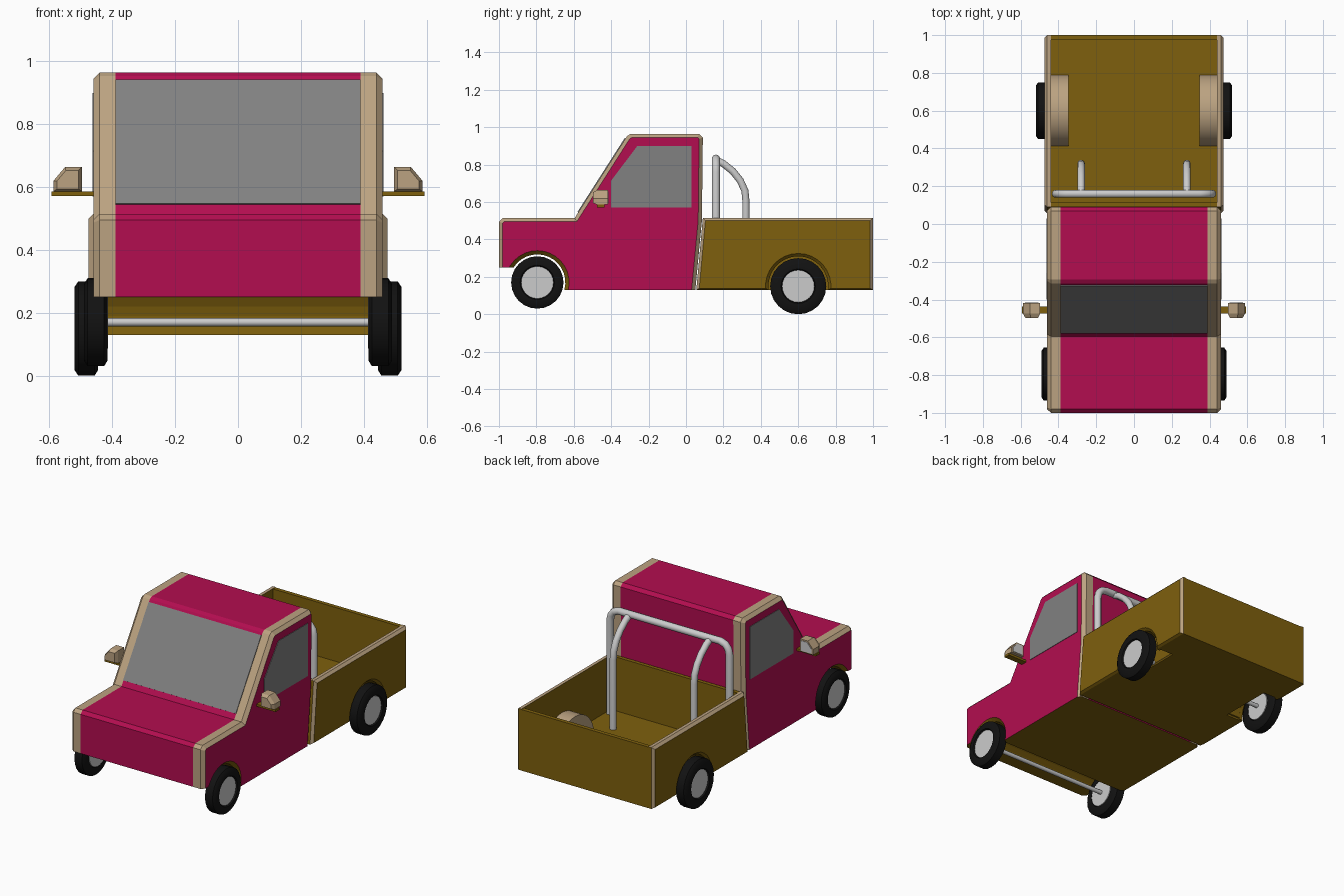
import bpy, bmesh, math
from mathutils import Vector

if "Cube" in bpy.data.objects:
    bpy.data.objects.remove(bpy.data.objects["Cube"])

COLOURS = {
    "magenta_paint": (0.45, 0.004, 0.08), "ochre_paint": (0.21, 0.117, 0.004),
    "tan_trim": (0.50, 0.365, 0.22), "grey_glass": (0.22, 0.22, 0.22),
    "black_rubber": (0.006, 0.006, 0.006), "silver_metal": (0.6, 0.6, 0.6)}
MATS = []
for mname, c in COLOURS.items():
    m = bpy.data.materials.new(mname)
    m.diffuse_color = (*c, 1)
    m.use_nodes = True
    m.node_tree.nodes["Principled BSDF"].inputs["Base Color"].default_value = m.diffuse_color
    MATS.append(m)
PINK, OCHRE, TAN, GLASS, BLACK, SILVER = range(6)


def finish(name, bm, smooth=None):
    bmesh.ops.recalc_face_normals(bm, faces=bm.faces)
    me = bpy.data.meshes.new(name)
    bm.to_mesh(me)
    bm.free()
    for m in MATS:
        me.materials.append(m)
    if smooth:
        me.shade_smooth()
        me.set_sharp_from_angle(angle=math.radians(smooth))
    ob = bpy.data.objects.new(name, me)
    bpy.context.collection.objects.link(ob)
    return ob


def loft(name, rings, mat, caps, smooth=None):
    """Skin matching rings of 3D points; mat(interval, segment) gives the colour."""
    bm = bmesh.new()
    vs = [[bm.verts.new(p) for p in r] for r in rings]
    n = len(rings[0])
    for i in range(len(vs) - 1):
        for j in range(n):
            k = (j + 1) % n
            f = bm.faces.new((vs[i][j], vs[i][k], vs[i + 1][k], vs[i + 1][j]))
            f.material_index = mat(i, j)
    for r, c in ((vs[0], caps[0]), (vs[-1], caps[1])):
        bm.faces.new(r).material_index = c
    return finish(name, bm, smooth)


def at_x(x, pts):
    return [(x, y, z) for y, z in pts]


def plate(name, pts, x0, x1, col, smooth=None):
    return loft(name, [at_x(x0, pts), at_x(x1, pts)], lambda i, j: col, (col, col), smooth)


def box(name, x0, x1, y0, y1, z0, z1, col):
    return plate(name, [(y0, z0), (y1, z0), (y1, z1), (y0, z1)], x0, x1, col)


def arc(cy, cz, r, a0, a1, n):
    return [(cy + r * math.cos(math.radians(a0 + (a1 - a0) * i / n)),
             cz + r * math.sin(math.radians(a0 + (a1 - a0) * i / n))) for i in range(n + 1)]


def inset(pts, dist):
    """Move each segment of a counter-clockwise outline inwards by dist(segment)."""
    n, out = len(pts), []
    def line(i):
        a, b = Vector(pts[i]), Vector(pts[(i + 1) % n])
        d = (b - a).normalized()
        nrm = Vector((-d.y, d.x))
        return nrm, nrm.dot(a) + dist(i)
    for i in range(n):
        (n1, c1), (n2, c2) = line((i - 1) % n), line(i)
        det = n1.x * n2.y - n1.y * n2.x
        out.append(((c1 * n2.y - c2 * n1.y) / det, (n1.x * c2 - n2.x * c1) / det))
    return out


def lathe_x(name, prof, cy, cz, col, n=24, smooth=35):
    """Closed or solid turning about an axle; prof is a list of (x, radius)."""
    bm = bmesh.new()
    rings = [[bm.verts.new((x, cy + r * math.cos(2 * math.pi * k / n),
                            cz + r * math.sin(2 * math.pi * k / n))) for k in range(n)] for x, r in prof]
    for a, b in zip(rings, rings[1:]):
        for k in range(n):
            l = (k + 1) % n
            bm.faces.new((a[k], a[l], b[l], b[k]))
    bm.faces.new(rings[0])
    bm.faces.new(rings[-1])
    for f in bm.faces:
        f.material_index = col
    return finish(name, bm, smooth)


def tube(name, pts, r):
    cu = bpy.data.curves.new(name, "CURVE")
    cu.dimensions = "3D"
    cu.bevel_depth, cu.bevel_resolution, cu.use_fill_caps = r, 3, True
    sp = cu.splines.new("POLY")
    sp.points.add(len(pts) - 1)
    for p, co in zip(sp.points, pts):
        p.co = (*co, 1)
    tmp = bpy.data.objects.new(name + "_path", cu)
    bpy.context.collection.objects.link(tmp)
    me = bpy.data.meshes.new_from_object(tmp.evaluated_get(bpy.context.evaluated_depsgraph_get()))
    bpy.data.objects.remove(tmp)
    bm = bmesh.new()
    bm.from_mesh(me)
    for f in bm.faces:
        f.material_index = SILVER
    return finish(name, bm, 50)


# Cab: side outline with front wheel arch, chamfered towards the sides
FY, FZ, RY, RZ = -0.795, 0.17, 0.6, 0.15
cab = [(.05, .13), (.085, .5), (.09, .945), (.07, .965), (-.295, .965), (-.315, .953),
       (-.595, .515), (-.98, .515), (-1, .495), (-1, .25)] + arc(FY, FZ, .15, 147.8, -15.5, 14)
last = len(cab) - 1
cab_in = inset(cab, lambda i: 0 if i in (9, last) else .02)
loft("cab", [at_x(-.46, cab_in)] + [at_x(x, cab) for x in (-.44, -.39, .39, .44)] + [at_x(.46, cab_in)],
     lambda i, j: OCHRE if j >= 9 else (PINK if i == 2 else TAN), (PINK, PINK))

# Windscreen plate lying on the sloped front of the cab
slope = lambda z: -.595 + (z - .515) * .28 / .438
plate("windscreen", [(slope(.545), .545), (slope(.94), .94),
                     (slope(.94) - .004, .9425), (slope(.545) - .004, .5475)], -.39, .39, GLASS)

# Load bed floor, front wall and tailgate
box("bed_floor", -.35, .35, .06, 1, .13, .175, OCHRE)
box("bed_front_wall", -.44, .44, .092, .115, .13, .512, OCHRE)
box("tailgate", -.44, .44, .975, 1, .13, .512, OCHRE)

wall = [(1, .13), (1, .515), (.09, .515), (.055, .13)] + arc(RY, RZ, .16, 187.2, -7.2, 16)
wall_in = inset(wall, lambda i: .008 if i in (3, len(wall) - 1) else .015)
hump = arc(RY, RZ, .19, -3, 183, 16) + arc(RY, RZ, .16, 183, -3, 16)
window = [(-.40, .57), (.03, .57), (.03, .90), (-.26, .90), (-.40, .715)]

for s, side in ((1, "right"), (-1, "left")):
    # Side wall of the bed with tan edges
    loft(side + "_bed_wall", [at_x(s * .44, wall), at_x(s * .46, wall), at_x(s * .475, wall_in)],
         lambda i, j: TAN if j == 1 or (j < 3 and i == 1) else OCHRE, (OCHRE, OCHRE))
    # Floor strips and wheel housing inside the bed
    for k, (a, b) in enumerate(((.06, .43), (.77, 1))):
        box(f"{side}_floor_strip_{k}", s * .35, s * .44, a, b, .13, .175, OCHRE)
    loft(side + "_wheel_housing", [at_x(s * .35, hump), at_x(s * .44, hump)],
         lambda i, j: TAN if j < 16 else OCHRE, (TAN, OCHRE), 35)
    half = arc(RY, RZ, .19, -3, 183, 16)
    loft(side + "_housing_end", [at_x(s * .348, half), at_x(s * .353, half)],
         lambda i, j: TAN, (TAN, OCHRE))

    # Side window
    plate(side + "_window", window, s * .457, s * .463, GLASS)

    # Mirror: arm, housing tapering forwards, glass at the back
    box(side + "_mirror_arm", s * .44, s * .593, -.475, -.437, .572, .586, OCHRE)
    shell = [(.497, .586), (.587, .586), (.587, .62), (.55, .664), (.497, .664)]
    ring = lambda y, f: [(s * (.54 + (x - .54) * f), y, .62 + (z - .62) * f) for x, z in shell]
    loft(side + "_mirror_housing", [ring(-.497, .75), ring(-.475, 1), ring(-.418, 1)],
         lambda i, j: TAN, (TAN, TAN))
    loft(side + "_mirror_glass", [ring(-.42, .8), ring(-.415, .8)], lambda i, j: SILVER, (SILVER, SILVER))

    # Wheels: tyre and hub
    for end, cy, cz, r, xo in (("front", FY, FZ, .14, .49), ("rear", RY, RZ, .15, .52)):
        prof = [(-.02, .083), (-.075, .088), (-.075, r - .018), (-.064, r), (-.012, r),
                (0, r - .018), (0, .092), (-.02, .083)]
        lathe_x(f"{side}_{end}_tyre", [(s * (xo + x), q) for x, q in prof], cy, cz, BLACK)
        lathe_x(f"{side}_{end}_hub", [(s * (xo - .077), .084), (s * (xo - .008), .086)], cy, cz, SILVER)

    # Roll bar brace
    tube(side + "_roll_bar_brace", [(s * .28, y, z) for y, z in (
        (.16, .825), (.2, .805), (.25, .765), (.29, .715), (.315, .66), (.32, .61), (.32, .17))], .02)

# Axles
for end, cy, cz in (("front", FY, FZ), ("rear", RY, RZ)):
    lathe_x(end + "_axle", [(-.44, .013), (.44, .013)], cy, cz, SILVER, 12)

# Roll bar hoop
bend = [(.413, .17), (.413, .76), (.405, .795), (.385, .82), (.35, .832)]
tube("roll_bar_hoop", [(-x, .16, z) for x, z in bend] + [(x, .16, z) for x, z in reversed(bend)], .022)
